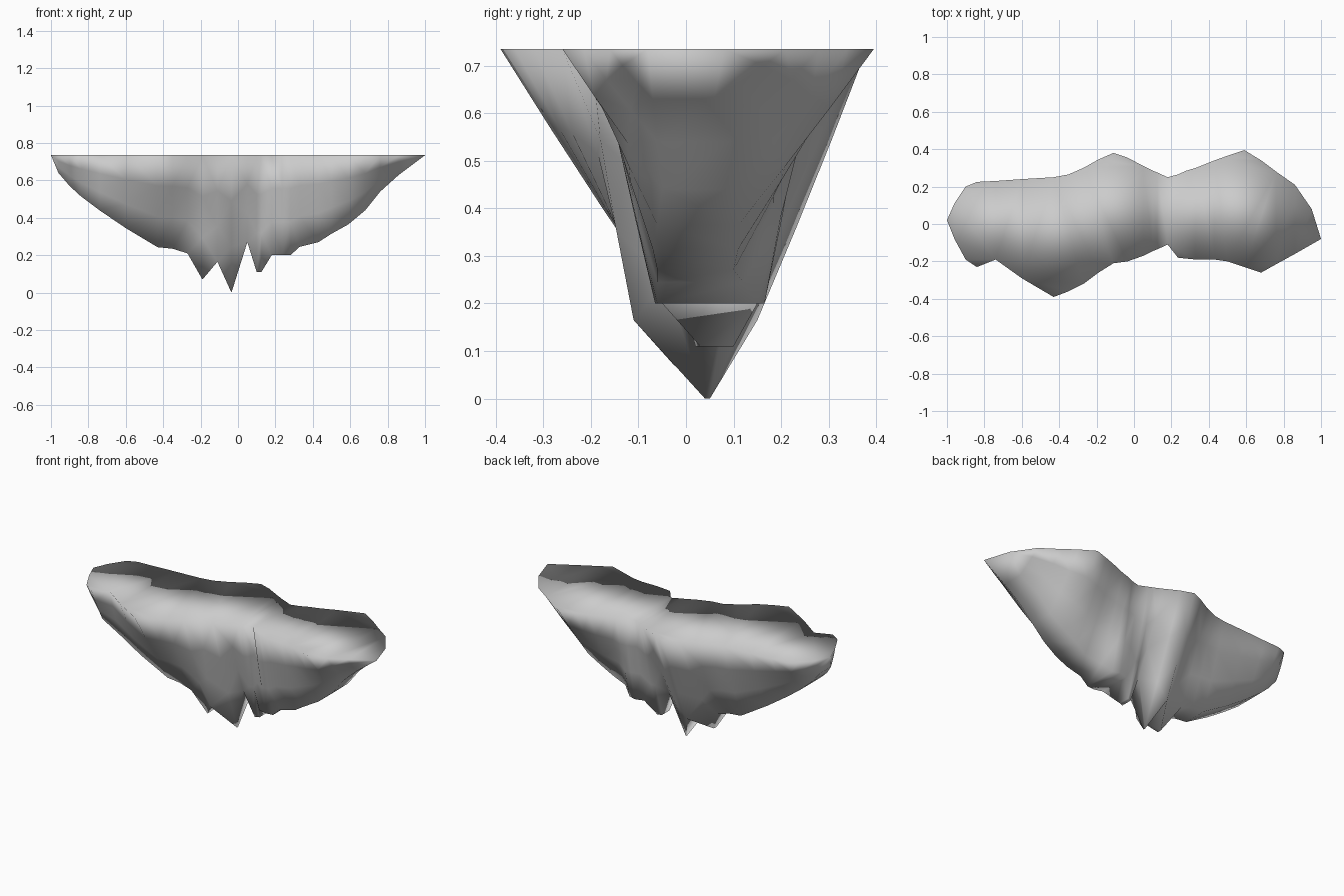
import bpy, bmesh

if "Cube" in bpy.data.objects:
    bpy.data.objects.remove(bpy.data.objects["Cube"])

# Cross-sections along x: (x, front rim y, back rim y, keel z, keel front y, keel back y)
TOP = 0.735
SECTIONS = [
    (-.96, -.08, .11, .64, -.04, .06),
    (-.90, -.19, .20, .57, -.09, .07),
    (-.84, -.23, .225, .515, -.12, .08),
    (-.74, -.19, .23, .44, -.10, .07),
    (-.60, -.29, .24, .345, -.09, .07),
    (-.43, -.39, .25, .243, -.07, .08),
    (-.35, -.36, .265, .235, -.07, .08),
    (-.27, -.32, .30, .21, -.07, .08),
    (-.19, -.26, .345, .07, -.025, .0),
    (-.11, -.21, .38, .165, -.11, .15),
    (-.035, -.20, .355, .0, .04, .05),
    (.05, -.17, .31, .27, -.02, .10),
    (.10, -.145, .285, .11, .02, .09),
    (.125, -.135, .275, .11, .03, .10),
    (.18, -.11, .25, .20, -.05, .15),
    (.235, -.18, .265, .20, -.065, .165),
    (.28, -.185, .285, .20, -.06, .15),
    (.33, -.19, .30, .245, -.06, .12),
    (.43, -.19, .34, .27, -.06, .10),
    (.50, -.20, .365, .315, -.07, .11),
    (.59, -.23, .395, .365, -.06, .11),
    (.68, -.26, .34, .44, -.05, .10),
    (.76, -.215, .28, .54, -.06, .09),
    (.86, -.16, .21, .63, -.07, .06),
]
STEPS = 3

bm = bmesh.new()


def wall(x, rim_y, keel_y, keel_z):
    """Points down one side, bulging very slightly outward in the middle."""
    pts = []
    for i in range(STEPS + 1):
        t = i / STEPS
        bulge = 0.015 * t * (1 - t) * (1 if rim_y > keel_y else -1)
        pts.append((x, rim_y + (keel_y - rim_y) * t + bulge, TOP + (keel_z - TOP) * t))
    return pts


# Rock walls and keel, lofted between sections
rows = []
for x, yf, yb, kz, kf, kb in SECTIONS:
    pts = wall(x, yf, kf, kz) + wall(x, yb, kb, kz)[::-1]
    rows.append([bm.verts.new(p) for p in pts])
for a, b in zip(rows, rows[1:]):
    for i in range(len(a) - 1):
        bm.faces.new((a[i], a[i + 1], b[i + 1], b[i]))

# Pointed ends, the right one with an extra rim corner at the back
left = bm.verts.new((-1, .02, TOP))
right = bm.verts.new((1, -.08, TOP))
corner = bm.verts.new((.95, .08, TOP))
for p, q in zip(rows[0], rows[0][1:]):
    bm.faces.new((left, p, q))
half = STEPS + 1
last = rows[-1]
for i in range(len(last) - 1):
    bm.faces.new((right if i < half else corner, last[i], last[i + 1]))
bm.faces.new((right, last[half], corner))

# Flat top
bm.faces.new([left] + [r[0] for r in rows] + [right, corner] + [r[-1] for r in reversed(rows)])

bmesh.ops.recalc_face_normals(bm, faces=bm.faces[:])
bmesh.ops.triangulate(bm, faces=bm.faces[:])
for f in bm.faces:
    f.smooth = True

mesh = bpy.data.meshes.new("floating_rock")
bm.to_mesh(mesh)
bm.free()
bpy.context.collection.objects.link(bpy.data.objects.new("floating_rock", mesh))
